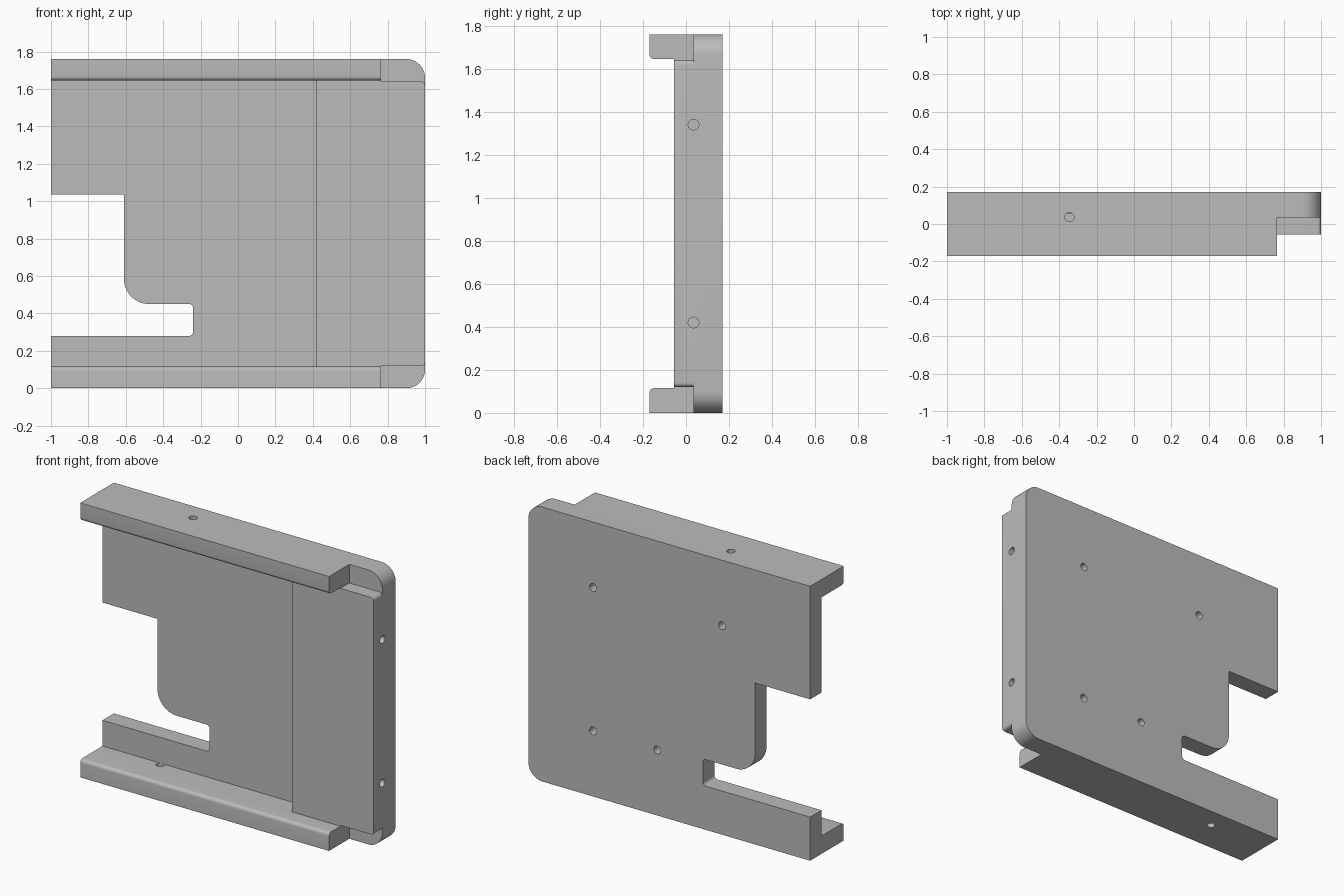
import bpy
import bmesh
from math import cos, sin, pi
from mathutils import Vector

cube = bpy.data.objects.get("Cube")
if cube:
    bpy.data.objects.remove(cube, do_unlink=True)

H = 1.76                      # overall height
BACK, FRONT = 0.17, -0.17     # depth limits
RAIL = 0.115                  # rail height

grey = bpy.data.materials.new("plain grey")
grey.use_nodes = True
grey.diffuse_color = (0.5, 0.5, 0.5, 1)
grey.node_tree.nodes["Principled BSDF"].inputs["Base Color"].default_value = (0.5, 0.5, 0.5, 1)


def rounded(points, steps=10):
    """Turn (a, b, radius) right-angle corners into arcs."""
    out = []
    for i, (a, b, r) in enumerate(points):
        p = Vector((a, b))
        if not r:
            out.append(p)
            continue
        u = (Vector(points[i - 1][:2]) - p).normalized() * r
        v = (Vector(points[(i + 1) % len(points)][:2]) - p).normalized() * r
        for k in range(steps + 1):
            t = pi / 2 * k / steps
            out.append(p + u * (1 - sin(t)) + v * (1 - cos(t)))
    return out


def prism(name, outline, axis, lo, hi):
    """Extrude a 2D outline along one axis."""
    place = {"x": lambda p, t: (t, p[0], p[1]),
             "y": lambda p, t: (p[0], t, p[1]),
             "z": lambda p, t: (p[0], p[1], t)}[axis]
    bm = bmesh.new()
    face = bm.faces.new([bm.verts.new(place(p, lo)) for p in outline])
    new = bmesh.ops.extrude_face_region(bm, geom=[face])["geom"]
    shift = Vector(place((0, 0), hi - lo))
    bmesh.ops.translate(bm, vec=shift, verts=[g for g in new if isinstance(g, bmesh.types.BMVert)])
    bmesh.ops.remove_doubles(bm, verts=bm.verts, dist=1e-5)
    bmesh.ops.recalc_face_normals(bm, faces=bm.faces)
    mesh = bpy.data.meshes.new(name)
    bm.to_mesh(mesh)
    bm.free()
    mesh.materials.append(grey)
    obj = bpy.data.objects.new(name, mesh)
    bpy.context.collection.objects.link(obj)
    return obj


def hole(axis, a, b, lo, hi, r=0.025, n=24):
    ring = [(a + r * cos(2 * pi * k / n), b + r * sin(2 * pi * k / n)) for k in range(n)]
    return prism("hole_cutter", ring, axis, lo, hi)


# Full-depth slab with rounded right corners and the stepped side opening
bracket = prism("bracket_plate", rounded([
    (-1, 0, 0), (1, 0, 0.1), (1, H, 0.1), (-1, H, 0),
    (-1, 1.035, 0), (-0.61, 1.035, 0), (-0.61, 0.45, 0.135),
    (-0.24, 0.45, 0.022), (-0.24, 0.28, 0.022), (-1, 0.28, 0)]), "y", FRONT, BACK)

# Front pocket between the rails, shallower over the raised pad
pocket = [(-1.1, -0.3), (1.1, -0.3), (1.1, -0.055), (0.42, -0.055), (0.42, 0.055), (-1.1, 0.055)]
cutters = [prism("pocket_cutter", pocket, "z", RAIL, H - RAIL)]

# Corner notches at the rail ends, rounding the pad corners
notch = rounded([(0.765, -0.1, 0), (1.1, -0.1, 0), (1.1, 0.14, 0),
                 (1, 0.14, 0), (1, 0.12, 0.02), (0.765, 0.12, 0)], 6)
for outline in (notch, [(x, H - z) for x, z in notch]):
    cutters.append(prism("notch_cutter", outline, "y", -0.3, 0.035))

# Holes: two in the side, one through each rail, four blind in the back
for z in (0.42, 1.34):
    cutters.append(hole("x", 0.035, z, 0.8, 1.1))
cutters.append(hole("z", -0.345, 0.037, H - RAIL - 0.001, H + 0.1))
cutters.append(hole("z", -0.578, 0.037, -0.1, RAIL + 0.001))
for x, z in ((0.54, 1.34), (0.54, 0.42), (-0.375, 1.34), (0.085, 0.42)):
    cutters.append(hole("y", x, z, 0.09, 0.3))

bpy.ops.object.select_all(action="DESELECT")
bpy.context.view_layer.objects.active = bracket
bracket.select_set(True)
for cutter in cutters:
    cutter.hide_render = True
    mod = bracket.modifiers.new("cut", "BOOLEAN")
    mod.operation, mod.solver, mod.object = "DIFFERENCE", "EXACT", cutter
    bpy.ops.object.modifier_apply(modifier=mod.name)
    bpy.data.objects.remove(cutter, do_unlink=True)

# Round the inner front edge of both rails
bm = bmesh.new()
bm.from_mesh(bracket.data)
edges = [e for e in bm.edges
         if all(abs(v.co.y - FRONT) < 1e-3 and min(abs(v.co.z - RAIL), abs(v.co.z - H + RAIL)) < 1e-3
                for v in e.verts)]
bmesh.ops.bevel(bm, geom=edges, offset=0.022, segments=6, profile=0.5, affect="EDGES")
bm.to_mesh(bracket.data)
bm.free()
bpy.ops.object.shade_smooth_by_angle()
